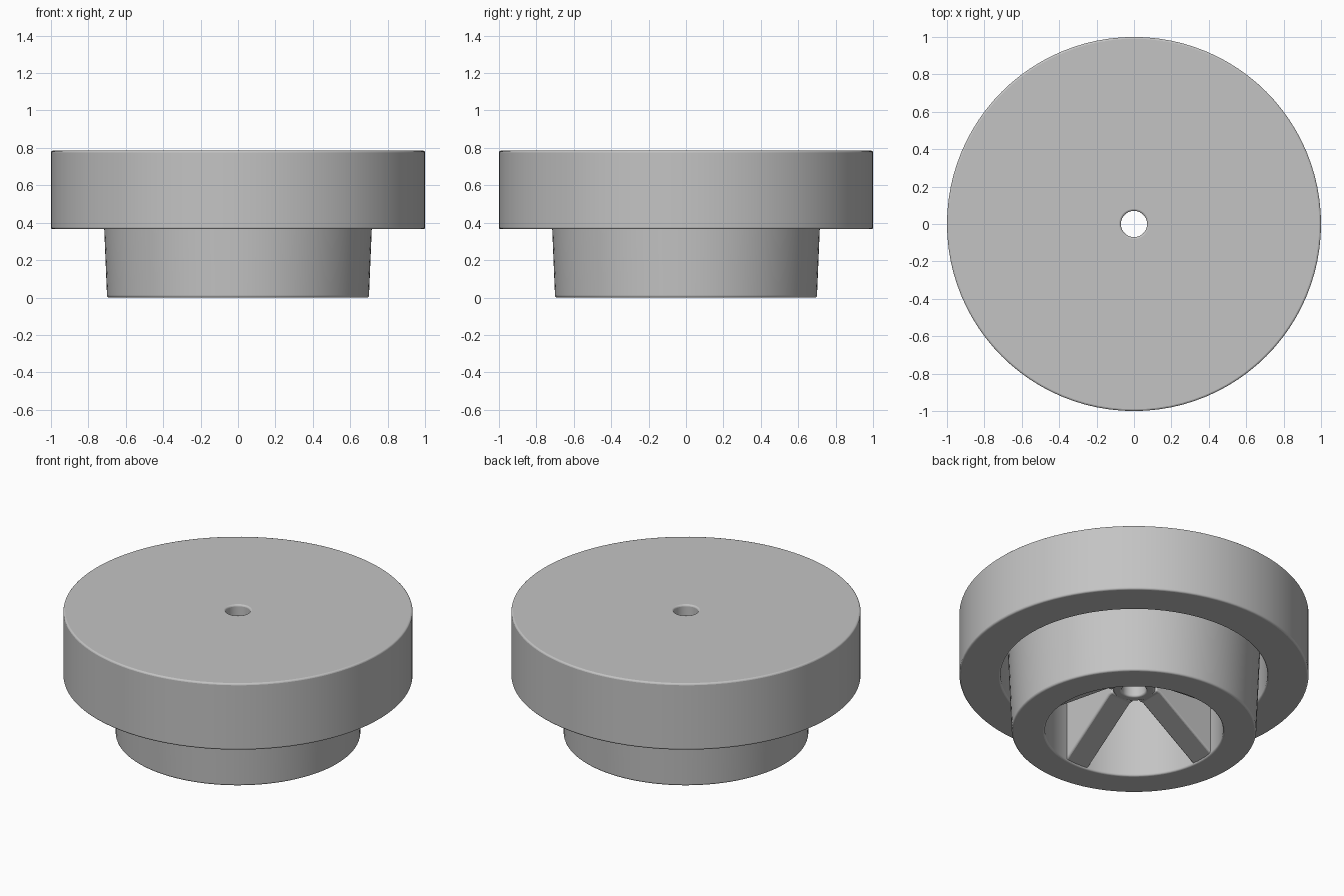
import bpy, bmesh, math
from mathutils import Matrix, Vector

cube = bpy.data.objects.get("Cube")
if cube:
    bpy.data.objects.remove(cube, do_unlink=True)

GREY = (0.55, 0.55, 0.55, 1.0)
grey = bpy.data.materials.new("plain_grey")
grey.use_nodes = True
grey.diffuse_color = GREY
grey.node_tree.nodes["Principled BSDF"].inputs["Base Color"].default_value = GREY


def finish(name, bm, bevel):
    """Turn a bmesh into a softly bevelled, smooth-shaded object."""
    bmesh.ops.recalc_face_normals(bm, faces=bm.faces)
    mesh = bpy.data.meshes.new(name)
    bm.to_mesh(mesh)
    bm.free()
    mesh.materials.append(grey)
    obj = bpy.data.objects.new(name, mesh)
    bpy.context.collection.objects.link(obj)
    mod = obj.modifiers.new("soft_edges", 'BEVEL')
    mod.width = bevel
    mod.segments = 3
    mod.limit_method = 'ANGLE'
    mod.angle_limit = math.radians(40)
    bpy.ops.object.select_all(action='DESELECT')
    obj.select_set(True)
    bpy.context.view_layer.objects.active = obj
    bpy.ops.object.shade_smooth_by_angle(angle=math.radians(35))
    return obj


def lathe(name, profile, steps, bevel):
    """Revolve a closed (radius, height) outline around the z axis."""
    bm = bmesh.new()
    verts = [bm.verts.new((r, 0, z)) for r, z in profile]
    edges = [bm.edges.new((a, b)) for a, b in zip(verts, verts[1:] + verts[:1])]
    bmesh.ops.spin(bm, geom=verts + edges, cent=(0, 0, 0), axis=(0, 0, 1),
                   angle=math.tau, steps=steps)
    bmesh.ops.remove_doubles(bm, verts=bm.verts, dist=0.0001)
    return finish(name, bm, bevel)


def rib(name, profile, width, angle):
    """Upright gusset: an outline extruded sideways and turned about z."""
    bm = bmesh.new()
    face = bm.faces.new([bm.verts.new((r, -width / 2, z)) for r, z in profile])
    out = bmesh.ops.extrude_face_region(bm, geom=[face])
    moved = [v for v in out["geom"] if isinstance(v, bmesh.types.BMVert)]
    bmesh.ops.translate(bm, verts=moved, vec=Vector((0, width, 0)))
    bmesh.ops.rotate(bm, verts=bm.verts, cent=(0, 0, 0),
                     matrix=Matrix.Rotation(angle, 3, 'Z'))
    return finish(name, bm, 0.01)


TOP, RIM, CEILING, BOSS = 0.785, 0.365, 0.67, 0.27

# Wheel body: disc with skirt, groove, tapered hub, socket and bored boss
lathe("wheel_body", [
    (0.07, TOP), (1.0, TOP), (1.0, RIM),            # disc
    (0.764, RIM), (0.764, CEILING),                 # skirt inside
    (0.728, CEILING), (0.70, 0.0),                  # hub outside
    (0.51, 0.0), (0.51, CEILING),                   # socket wall
    (0.12, CEILING), (0.12, BOSS), (0.07, BOSS),    # boss
], 96, 0.01)

# Four sloping ribs joining the socket wall to the boss
outline = [(0.53, 0.01), (0.53, CEILING + 0.02), (0.1, CEILING + 0.02),
           (0.1, BOSS), (0.13, BOSS), (0.505, 0.01)]
for i in range(4):
    rib(f"socket_rib_{i + 1}", outline, 0.16, i * math.pi / 2)
